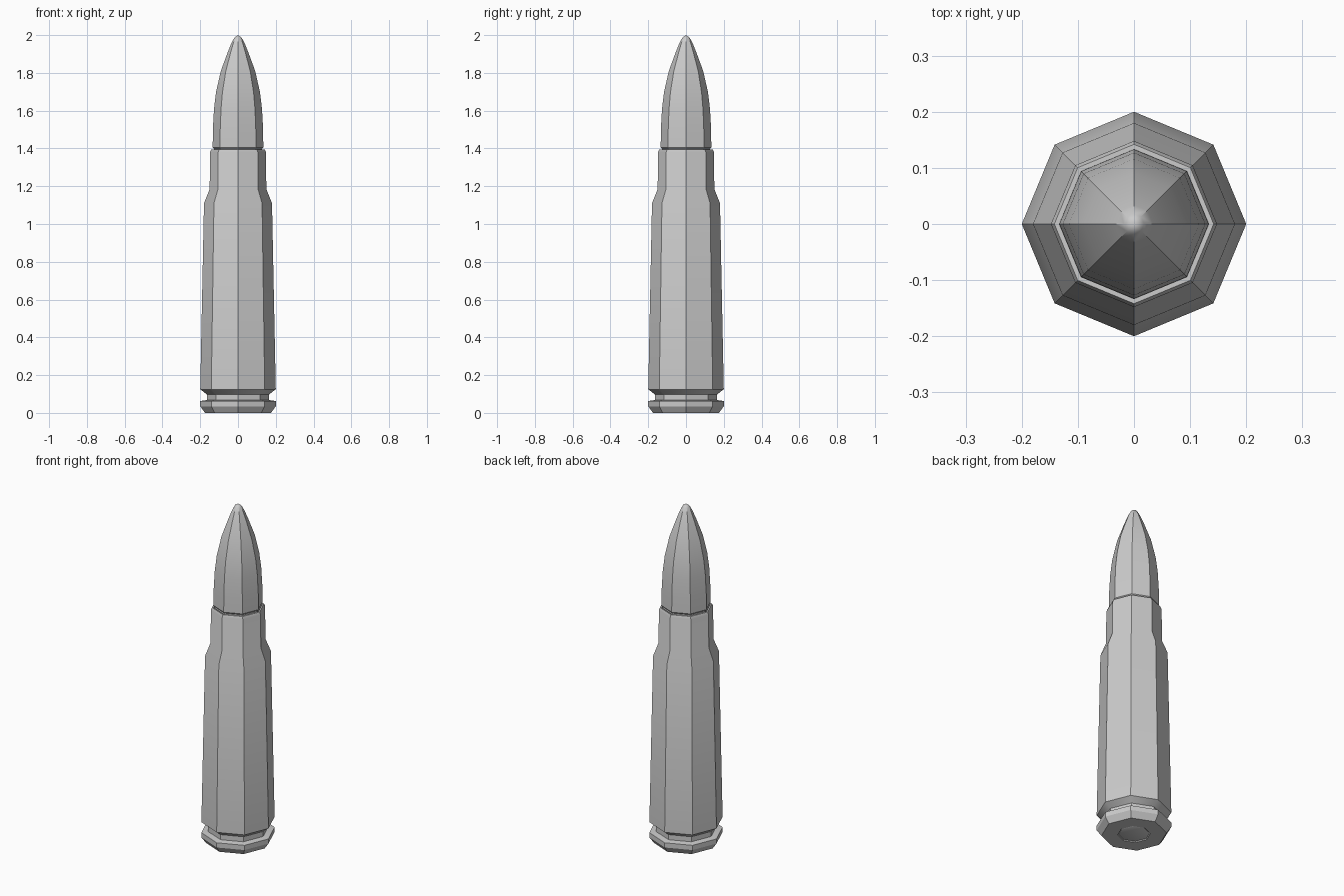
import bpy, bmesh
from math import cos, sin, tau, radians

if "Cube" in bpy.data.objects:
    bpy.data.objects.remove(bpy.data.objects["Cube"])

SIDES = 8


def lathe(name, profile):
    """Revolve (radius, z) points into an eight-sided closed solid."""
    bm = bmesh.new()
    rings = [[bm.verts.new((r * cos(tau * i / SIDES), r * sin(tau * i / SIDES), z))
              for i in range(SIDES)] if r > 0 else [bm.verts.new((0, 0, z))]
             for r, z in profile]
    for a, b in zip(rings, rings[1:]):
        for i in range(SIDES):
            j = (i + 1) % SIDES
            if len(b) == 1:
                bm.faces.new((a[i], a[j], b[0]))
            else:
                bm.faces.new((a[i], a[j], b[j], b[i]))
    # close open ends
    if len(rings[0]) > 1:
        bm.faces.new(rings[0][::-1])
    if len(rings[-1]) > 1:
        bm.faces.new(rings[-1])
    bmesh.ops.recalc_face_normals(bm, faces=bm.faces)
    mesh = bpy.data.meshes.new(name)
    bm.to_mesh(mesh)
    bm.free()
    obj = bpy.data.objects.new(name, mesh)
    bpy.context.collection.objects.link(obj)
    bpy.ops.object.select_all(action='DESELECT')
    obj.select_set(True)
    bpy.context.view_layer.objects.active = obj
    bpy.ops.object.shade_smooth_by_angle(angle=radians(30))
    return obj


# Case: recessed primer pocket, rim, extractor groove, tapered body, neck, mouth
lathe("case", [
    (0.085, 0.006), (0.088, 0.0), (0.175, 0.0), (0.20, 0.035), (0.20, 0.063),
    (0.165, 0.068), (0.165, 0.098), (0.20, 0.125), (0.18, 1.11),
    (0.15, 1.185), (0.148, 1.38), (0.142, 1.394), (0.134, 1.394), (0.127, 1.37),
])

# Primer set into the base
lathe("primer", [(0.076, 0.001), (0.083, 0.004), (0.083, 0.02)])

# Bullet: tucked-in heel, shank and rounded ogive
lathe("bullet", [
    (0.127, 1.36), (0.127, 1.398), (0.134, 1.406), (0.133, 1.50), (0.127, 1.61),
    (0.116, 1.70), (0.091, 1.81), (0.058, 1.90), (0.034, 1.96),
    (0.018, 1.988), (0, 2.0),
])
